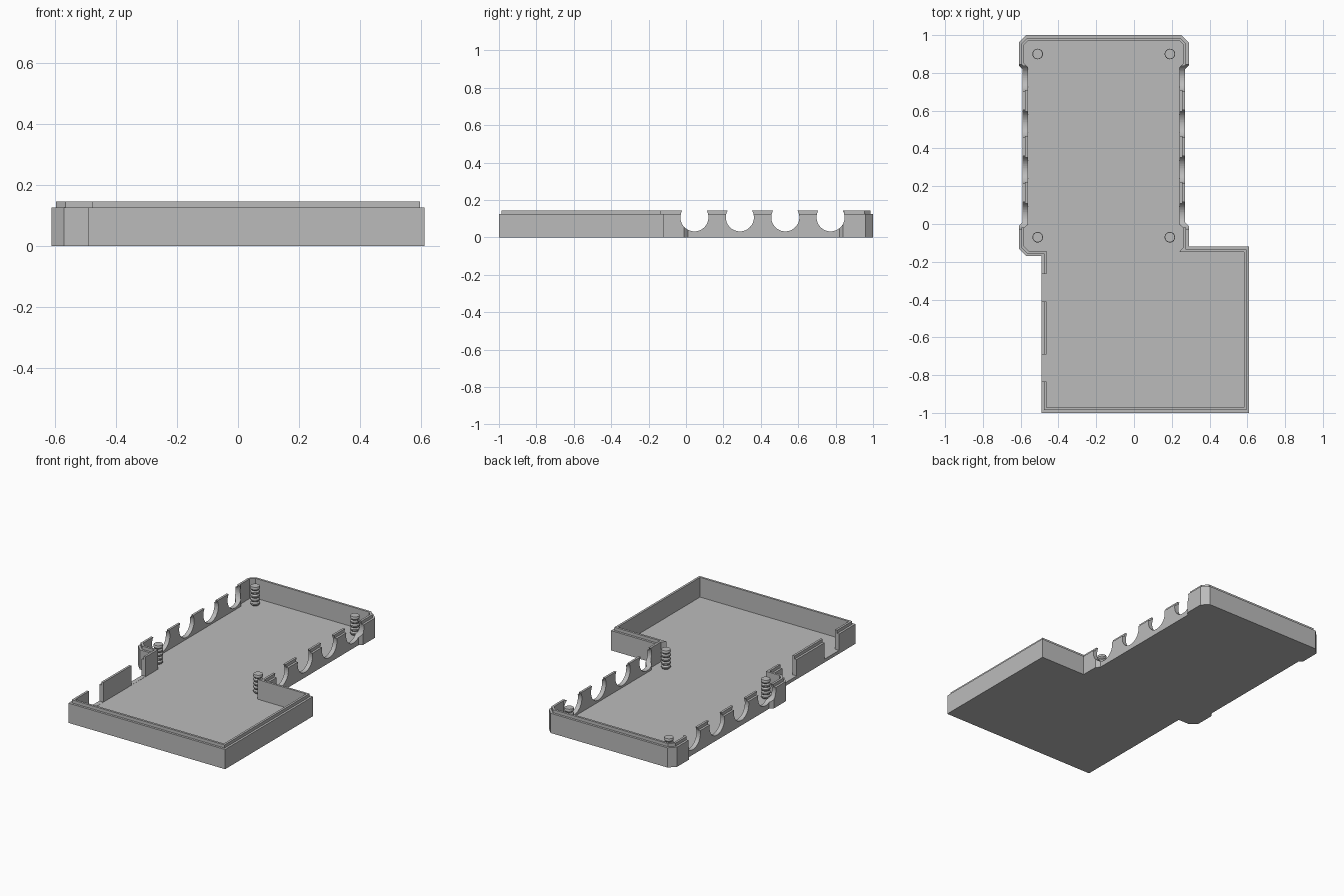
import bpy
import bmesh
import math
from mathutils import Vector, Matrix

if "Cube" in bpy.data.objects:
    bpy.data.objects.remove(bpy.data.objects["Cube"])

FLOOR, RIM, LIP = 0.02, 0.125, 0.145
STEP, WALL = 0.014, 0.028

grey = bpy.data.materials.new("plain_grey")
grey.use_nodes = True
grey.diffuse_color = (0.5, 0.5, 0.5, 1)
grey.node_tree.nodes["Principled BSDF"].inputs["Base Color"].default_value = (0.5, 0.5, 0.5, 1)


def finish(bm, name):
    bmesh.ops.recalc_face_normals(bm, faces=bm.faces)
    mesh = bpy.data.meshes.new(name)
    bm.to_mesh(mesh)
    bm.free()
    mesh.materials.append(grey)
    obj = bpy.data.objects.new(name, mesh)
    bpy.context.collection.objects.link(obj)
    return obj


def inset(points, d):
    """Mitred inward offset of a counter-clockwise outline."""
    result = []
    for i, p in enumerate(points):
        p = Vector(p)
        a = (p - Vector(points[i - 1])).normalized()
        b = (Vector(points[(i + 1) % len(points)]) - p).normalized()
        na, nb = Vector((-a.y, a.x)), Vector((-b.y, b.x))
        result.append(p + (na + nb) * d / (1 + na.dot(nb)))
    return result


def loft(rings, name):
    """Skin a stack of equal-length rings and close both ends."""
    bm = bmesh.new()
    loops = [[bm.verts.new(co) for co in ring] for ring in rings]
    n = len(loops[0])
    for low, high in zip(loops, loops[1:]):
        for i in range(n):
            j = (i + 1) % n
            bm.faces.new((low[i], low[j], high[j], high[i]))
    bm.faces.new(loops[0][::-1])
    bm.faces.new(loops[-1])
    return finish(bm, name)


# Tray: floor, wall and stepped lip, following one outline
outline = [
    (-0.49, -1), (0.61, -1), (0.61, -0.12), (0.29, -0.12),
    (0.29, -0.01), (0.27, 0.01), (0.27, 0.82), (0.29, 0.84),
    (0.29, 0.96), (0.25, 1), (-0.57, 1), (-0.61, 0.96),
    (-0.61, 0.84), (-0.59, 0.82), (-0.59, 0.01), (-0.61, -0.01),
    (-0.61, -0.13), (-0.57, -0.17), (-0.49, -0.17),
]
sections = [(0, 0), (0, RIM), (STEP, RIM), (STEP, LIP), (WALL, LIP), (WALL, FLOOR)]
tray = loft([[(p.x, p.y, z) for p in inset(outline, d)] for d, z in sections], "tray")

# Cutters: four round cable holes through both sides, two slots in the right wall
cutters = []
for y in (0.045, 0.288, 0.531, 0.773):
    bm = bmesh.new()
    bmesh.ops.create_cone(bm, cap_ends=True, segments=48, radius1=0.075, radius2=0.075, depth=2,
                          matrix=Matrix.Translation((0, y, 0.107)) @ Matrix.Rotation(math.pi / 2, 4, "Y"))
    cutters.append(finish(bm, "hole_cutter"))
for y0, y1 in ((-0.41, -0.265), (-0.835, -0.69)):
    bm = bmesh.new()
    bmesh.ops.create_cube(bm, size=1, matrix=Matrix.Translation((-0.48, (y0 + y1) / 2, FLOOR + 0.101))
                          @ Matrix.Diagonal((0.1, y1 - y0, 0.2, 1)))
    cutters.append(finish(bm, "slot_cutter"))

bpy.context.view_layer.objects.active = tray
for cutter in cutters:
    cutter.hide_render = True
    mod = tray.modifiers.new("cut", "BOOLEAN")
    mod.operation = "DIFFERENCE"
    mod.solver = "EXACT"
    mod.object = cutter
    bpy.ops.object.modifier_apply(modifier=mod.name)
    bpy.data.objects.remove(cutter)

# Small web filling the inner corner beside the wide bay
web = [(0.24, -0.147), (0.265, -0.147), (0.265, -0.118)]
loft([[(x, y, z) for x, y in web] for z in (FLOOR, LIP)], "corner_web")

# Threaded posts, one in each corner of the long bay
RIDGES, TOP = 5, 0.14
pitch = (TOP - FLOOR) / RIDGES
profile = [(0.022, FLOOR - 0.005)]
for k in range(RIDGES):
    z = FLOOR + k * pitch
    profile += [(0.022, z), (0.028, z + pitch * 0.35), (0.028, z + pitch * 0.65)]
profile.append((0.026, TOP))
SIDES = 24
circle = [(math.cos(a), math.sin(a)) for a in (2 * math.pi * i / SIDES for i in range(SIDES))]
for side, x in (("left", 0.19), ("right", -0.51)):
    for end, y in (("front", -0.07), ("back", 0.9)):
        rings = [[(x + r * c, y + r * s, z) for c, s in circle] for r, z in profile]
        loft(rings, f"{end}_{side}_post")
